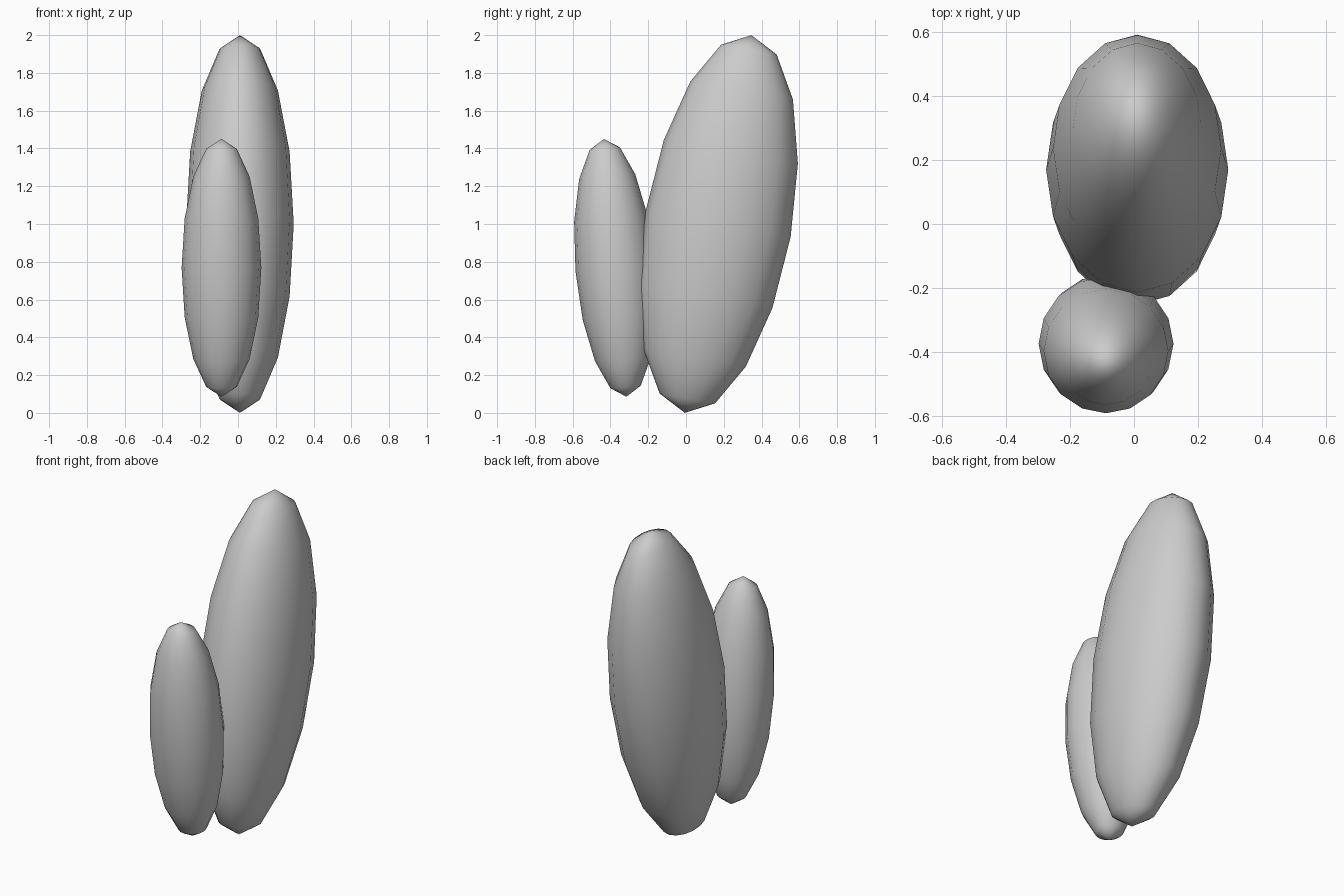
import bpy
from math import radians

if "Cube" in bpy.data.objects:
    bpy.data.objects.remove(bpy.data.objects["Cube"])


def lobe(name, centre, radii, tilt):
    """Stretched low-resolution ball, leaning about the x axis."""
    bpy.ops.mesh.primitive_uv_sphere_add(segments=16, ring_count=8, radius=1,
                                         location=centre,
                                         rotation=(radians(tilt), 0, 0))
    ob = bpy.context.object
    ob.name = name
    ob.scale = radii
    bpy.ops.object.shade_smooth()
    return ob


# tall lobe leaning backward
lobe("large_lobe", (0.01, 0.17, 1.0), (0.285, 0.39, 1.015), -10)
# shorter lobe in front, leaning forward
lobe("small_lobe", (-0.0875, -0.375, 0.768), (0.211, 0.211, 0.685), 5)
